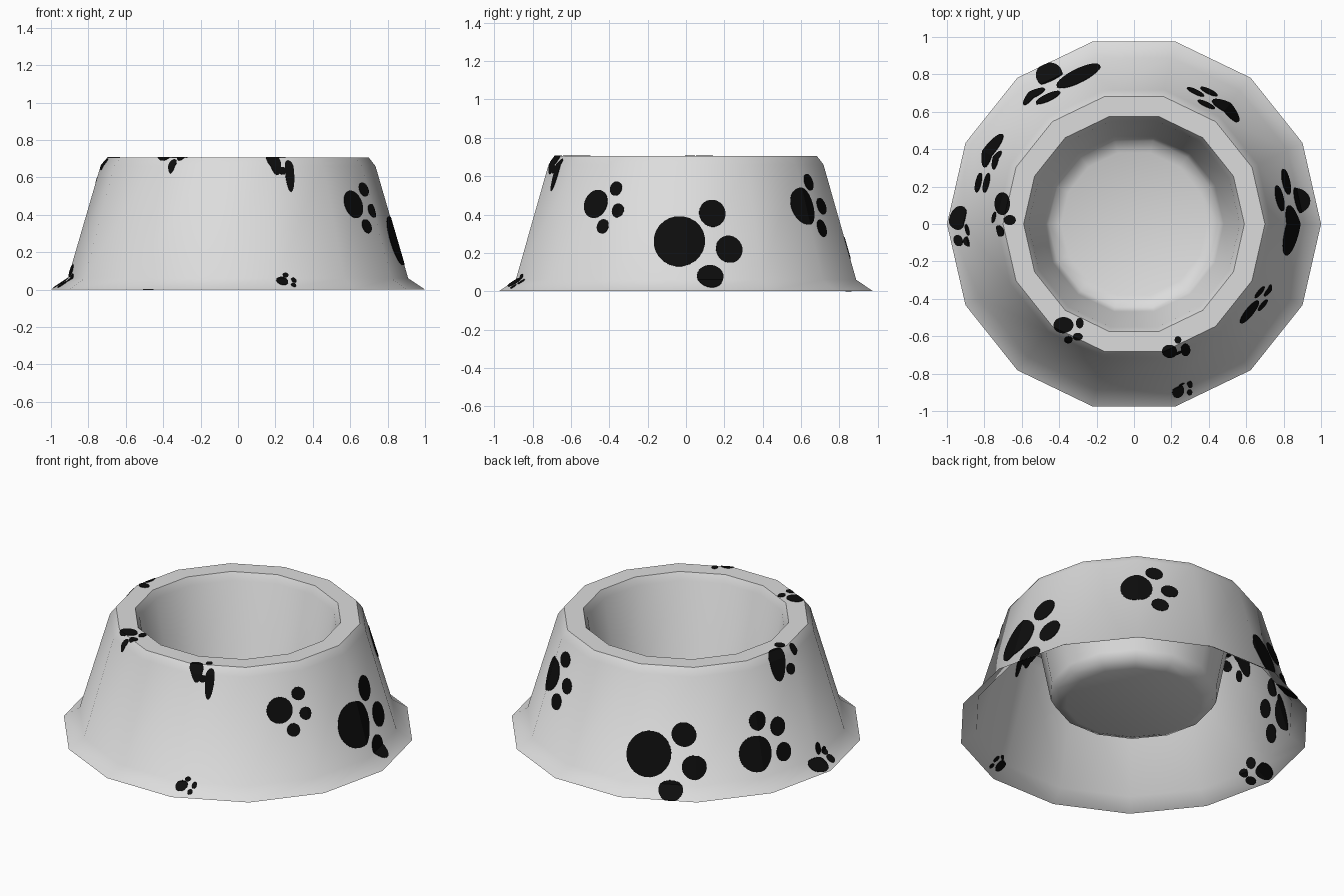
import bpy, bmesh, math
from mathutils import Vector

if "Cube" in bpy.data.objects:
    bpy.data.objects.remove(bpy.data.objects["Cube"])

SIDES = 14
# radius, height: flared foot, outer wall, chamfer, rim, cup wall, floor
PROFILE = [(1, 0), (.91, .06), (.735, .66), (.70, .705), (.59, .705),
           (.565, .66), (.48, .22), (.455, .175), (.39, .15)]


def material(name, value):
    m = bpy.data.materials.new(name)
    m.diffuse_color = (value, value, value, 1)
    m.use_nodes = True
    m.node_tree.nodes["Principled BSDF"].inputs["Base Color"].default_value = m.diffuse_color
    return m


def lathe(name, profile, floor=False):
    """Spin a profile into a 14-sided single sheet."""
    bm = bmesh.new()
    rings = []
    for r, z in profile:
        rings.append([bm.verts.new((r * math.cos(2 * math.pi * j / SIDES),
                                    r * math.sin(2 * math.pi * j / SIDES), z))
                      for j in range(SIDES)])
    for a, b in zip(rings, rings[1:]):
        for j in range(SIDES):
            k = (j + 1) % SIDES
            bm.faces.new((a[j], a[k], b[k], b[j]))
    if floor:
        bm.faces.new(rings[-1])
    mesh = bpy.data.meshes.new(name)
    bm.to_mesh(mesh)
    bm.free()
    return mesh


def add_object(name, mesh, mat):
    ob = bpy.data.objects.new(name, mesh)
    bpy.context.collection.objects.link(ob)
    mesh.materials.append(mat)
    return ob


# Bowl
bowl = add_object("bowl", lathe("bowl", PROFILE, True), material("light grey", .72))
bpy.context.view_layer.objects.active = bowl
bowl.select_set(True)
bpy.ops.object.shade_smooth_by_angle(angle=math.radians(48))
bowl.select_set(False)

# Paw prints: ellipses trimmed out of a copy of the outer shell
shell = lathe("shell", PROFILE[:5])
scrap = bpy.data.meshes.new("scrap")
paws = bmesh.new()


def trim(bm, co, no):
    bmesh.ops.bisect_plane(bm, geom=bm.verts[:] + bm.edges[:] + bm.faces[:],
                           plane_co=co, plane_no=no, clear_outer=True, dist=1e-6)


def spot(centre, u, v, ru, rv, facing=None, n=24):
    bm = bmesh.new()
    bm.from_mesh(shell)
    if facing:
        trim(bm, Vector(), -facing)
    for i in range(n):
        c, s = math.cos(2 * math.pi * i / n), math.sin(2 * math.pi * i / n)
        trim(bm, centre + u * ru * c + v * rv * s, (u * c / ru + v * s / rv).normalized())
    bm.to_mesh(scrap)
    bm.free()
    paws.from_mesh(scrap)


def wall_spot(deg, z, ru, rv):
    a = math.radians(deg)
    d = Vector((math.cos(a), math.sin(a), 0))
    spot(Vector((0, 0, z)), Vector((-d.y, d.x, 0)), Vector((0, 0, 1)), ru, rv, d)


def rim_spot(x, y, ru, rv):
    spot(Vector((x, y, 0)), Vector((1, 0, 0)), Vector((0, 1, 0)), ru, rv)


# angle, height, half width, half height (pad first, then toes)
WALL_PAWS = [
    [(-2.4, .26, .133, .13), (10, .406, .07, .07), (15.5, .219, .07, .07), (8.2, .078, .07, .058)],
    [(-37.3, .455, .076, .073), (-28.5, .535, .038, .037), (-26.4, .421, .035, .036), (-32.2, .338, .038, .037)],
    [(51, .443, .09, .096), (58.8, .568, .05, .043), (65, .443, .05, .043), (60.5, .328, .05, .045)],
    [(110.6, .22, .127, .128), (124.2, .34, .07, .067), (128.1, .16, .07, .067), (119.6, .04, .07, .043)],
    [(152.5, .195, .1, .1), (155, .374, .053, .053), (164.4, .306, .053, .052), (165.1, .159, .053, .052)],
    [(178, .035, .064, .03), (182, .1, .03, .033), (186, .064, .028, .02), (185.4, .027, .03, .016)],
    [(-75.2, .046, .033, .022), (-73.5, .077, .016, .013), (-70.8, .05, .014, .013), (-71.7, .024, .014, .01)],
    [(183, .67, .03, .03), (177.3, .585, .03, .032), (-71, .635, .024, .02)],
]
# x, y, half width, half depth
RIM_PAWS = [
    [(-.703, .108, .04, .06), (-.664, .021, .032, .027)],
    [(-.377, -.54, .053, .042), (-.29, -.53, .02, .028), (-.30, -.602, .026, .02), (-.35, -.618, .022, .018)],
    [(.19, -.68, .04, .034), (.235, -.62, .018, .02), (.275, -.672, .025, .032)],
]
for paw in WALL_PAWS:
    for s in paw:
        wall_spot(*s)
for paw in RIM_PAWS:
    for s in paw:
        rim_spot(*s)

paw_mesh = bpy.data.meshes.new("paw_prints")
paws.to_mesh(paw_mesh)
paws.free()
bpy.data.meshes.remove(scrap)
bpy.data.meshes.remove(shell)
prints = add_object("paw_prints", paw_mesh, material("black", .004))
# thin plate showing on both sides of the sheet
thick = prints.modifiers.new("thickness", 'SOLIDIFY')
thick.thickness = .006
thick.offset = 0
